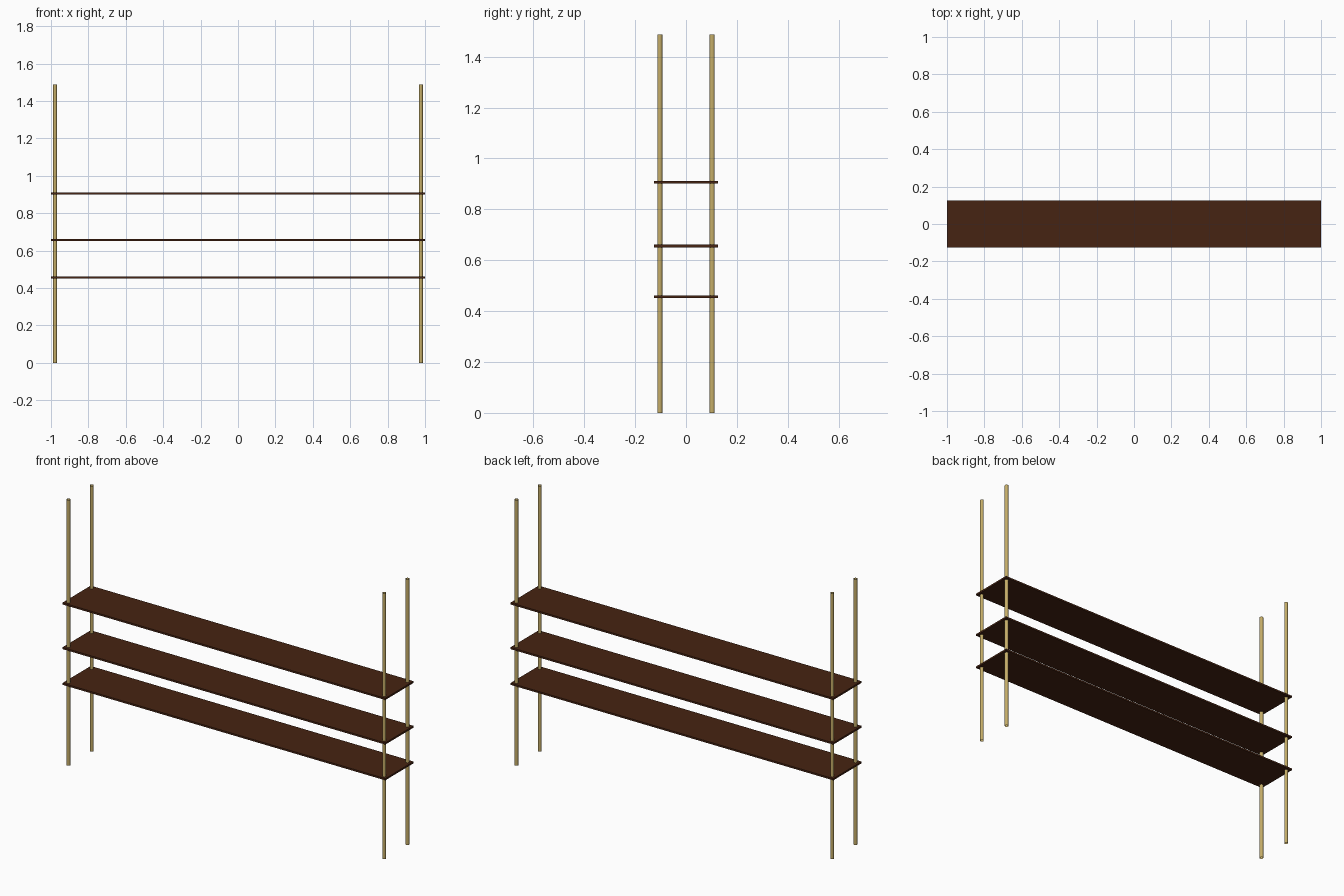
import bpy

if "Cube" in bpy.data.objects:
    bpy.data.objects.remove(bpy.data.objects["Cube"])

def material(name, rgb):
    m = bpy.data.materials.new(name)
    m.diffuse_color = (*rgb, 1.0)
    m.use_nodes = True
    m.node_tree.nodes["Principled BSDF"].inputs["Base Color"].default_value = m.diffuse_color
    return m

wood = material("dark brown wood", (0.062, 0.017, 0.006))
brass = material("pale brass", (0.56, 0.42, 0.14))

HEIGHT = 1.488

# Three thin shelf boards
for name, z in (("lower_shelf", 0.456), ("middle_shelf", 0.656), ("upper_shelf", 0.906)):
    bpy.ops.mesh.primitive_cube_add(size=1, location=(0, 0, z))
    shelf = bpy.context.object
    shelf.name = name
    shelf.scale = (2.0, 0.25, 0.01)
    bpy.ops.object.transform_apply(location=False, rotation=False, scale=True)
    shelf.data.materials.append(wood)

# Four open tube posts, one near each corner
for side, x in (("left", -0.978), ("right", 0.978)):
    for end, y in (("front", -0.103), ("back", 0.103)):
        bpy.ops.mesh.primitive_cylinder_add(vertices=24, radius=0.01, depth=HEIGHT,
                                            end_fill_type='NOTHING',
                                            location=(x, y, HEIGHT / 2))
        post = bpy.context.object
        post.name = f"{end}_{side}_post"
        post.data.materials.append(brass)
        bpy.ops.object.shade_smooth_by_angle()
